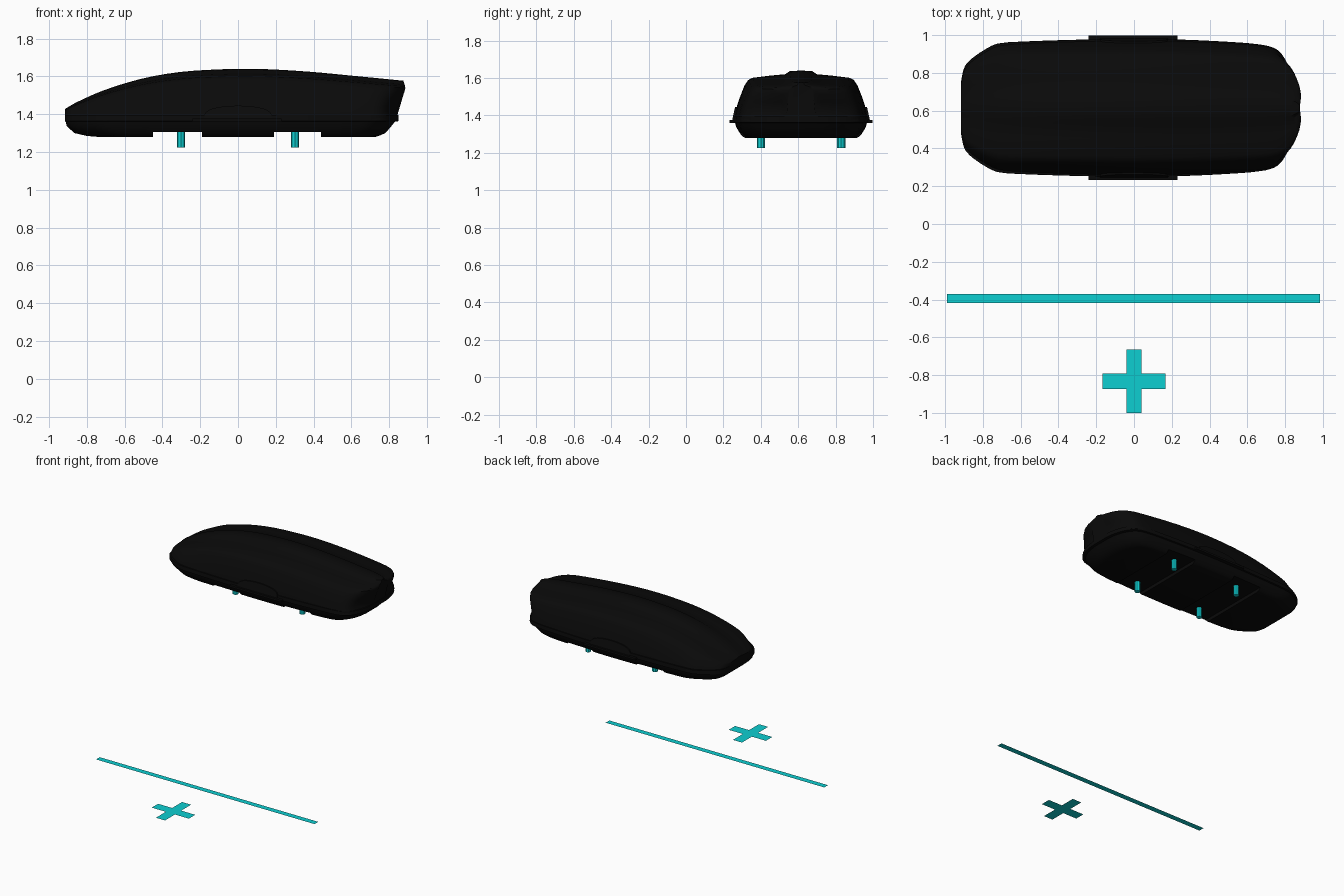
import bpy, bmesh, math

if "Cube" in bpy.data.objects:
    bpy.data.objects.remove(bpy.data.objects["Cube"])

CY = 0.615  # centre line of the box in y


def material(name, rgb):
    m = bpy.data.materials.new(name)
    m.diffuse_color = (*rgb, 1)
    m.use_nodes = True
    m.node_tree.nodes["Principled BSDF"].inputs["Base Color"].default_value = m.diffuse_color
    return m


BLACK = material("black plastic", (0.003, 0.003, 0.003))
CYAN = material("cyan", (0.004, 0.62, 0.64))


def make(name, bm, mat, smooth=None):
    if mat:
        bmesh.ops.recalc_face_normals(bm, faces=bm.faces)
    me = bpy.data.meshes.new(name)
    bm.to_mesh(me)
    bm.free()
    ob = bpy.data.objects.new(name, me)
    bpy.context.collection.objects.link(ob)
    me.materials.append(mat)
    if smooth:
        bpy.ops.object.select_all(action='DESELECT')
        ob.select_set(True)
        bpy.context.view_layer.objects.active = ob
        bpy.ops.object.shade_smooth_by_angle(angle=math.radians(smooth))
    return ob


def curve(pts, x):
    """Smooth interpolation through (x, value) points."""
    if x <= pts[0][0]:
        return pts[0][1]
    for i in range(len(pts) - 1):
        (x0, y0), (x1, y1) = pts[i], pts[i + 1]
        if x <= x1:
            def slope(k):
                a, b = pts[max(k - 1, 0)], pts[min(k + 1, len(pts) - 1)]
                return (b[1] - a[1]) / (b[0] - a[0])
            h = x1 - x0
            t = (x - x0) / h
            return ((2*t**3 - 3*t*t + 1) * y0 + (t**3 - 2*t*t + t) * h * slope(i)
                    + (3*t*t - 2*t**3) * y1 + (t**3 - t*t) * h * slope(i + 1))
    return pts[-1][1]


def loft(rings):
    bm = bmesh.new()
    vs = [[bm.verts.new(p) for p in r] for r in rings]
    n = len(vs[0])
    for a, b in zip(vs, vs[1:]):
        for i in range(n):
            j = (i + 1) % n
            bm.faces.new((a[i], a[j], b[j], b[i]))
    bm.faces.new(vs[0])
    bm.faces.new(vs[-1])
    return bm


def box(bm, x0, x1, y0, y1, z0, z1):
    r = bmesh.ops.create_cube(bm, size=1)
    for v in r['verts']:
        v.co = ((x0 + x1) / 2 + v.co.x * (x1 - x0),
                (y0 + y1) / 2 + v.co.y * (y1 - y0),
                (z0 + z1) / 2 + v.co.z * (z1 - z0))


# plan half width and roof height along the length
WIDTH = [(-.915, .14), (-.905, .19), (-.89, .225), (-.85, .263), (-.78, .308),
         (-.72, .335), (-.6, .345), (-.3, .355), (0, .36), (.3, .355), (.6, .34),
         (.7, .33), (.76, .317), (.81, .285), (.85, .225), (.875, .15), (.885, .08)]
ROOF = [(-.915, 1.428), (-.85, 1.465), (-.7, 1.53), (-.5, 1.59), (-.3, 1.624),
        (-.1, 1.637), (.05, 1.64), (.2, 1.636), (.4, 1.623), (.6, 1.604), (.885, 1.577)]
REAR = [(1.38, -.037), (1.42, -.05), (1.48, -.025), (1.53, 0), (1.577, -.01)]
stations = []
for (a, _), (b, _) in zip(WIDTH, WIDTH[1:]):
    steps = 4 if b - a > .15 else 2
    stations += [a + (b - a) * k / steps for k in range(steps)]
stations.append(.885)

# lid: cross-sections lofted along x, with a central ridge
HALF = [(1, 0), (.985, .11), (.95, .3), (.905, .48), (.84, .70), (.785, .81), (.72, .855),
        (.45, .9), (.235, .925), (.17, .985), (0, 1)]
Z0 = 1.37
section = HALF + [(-w, h) for w, h in HALF[-2::-1]]
rings = []
for u in stations:
    w, top = curve(WIDTH, u), curve(ROOF, u)
    ring = []
    for f, h in section:
        z = Z0 + (top - Z0) * h
        t = min(max((u - .55) / .3, 0), 1)
        ring.append((u + t * t * curve(REAR, z), CY + f * w, z))
    rings.append(ring)
make("lid", loft(rings), BLACK, 32)

# tray: plan outlines stacked upward, ending in the rim
levels = [(1.278, -.72, .72, .82), (1.285, -.80, .745, .86), (1.30, -.865, .78, .90),
          (1.335, -.905, .81, .96), (1.36, -.912, .83, .98), (1.363, -.915, .85, 1.015),
          (1.395, -.915, .85, 1.01)]
rings = []
for z, xa, xb, s in levels:
    side = [(xa + (u + .915) / 1.8 * (xb - xa), s * curve(WIDTH, u)) for u in stations]
    rings.append([(x, CY + w, z) for x, w in side] + [(x, CY - w, z) for x, w in side[::-1]])
tray = make("tray", loft(rings), BLACK, 32)

# two channels across the underside
bm = bmesh.new()
box(bm, -.45, -.19, 0, 1.2, 1.2, 1.305)
box(bm, .19, .44, 0, 1.2, 1.2, 1.305)
cutter = make("channel_cutter", bm, BLACK)
cutter.hide_render = True
mod = tray.modifiers.new("channels", 'BOOLEAN')
mod.operation, mod.solver, mod.object = 'DIFFERENCE', 'EXACT', cutter
bpy.context.view_layer.objects.active = tray
bpy.ops.object.modifier_apply(modifier=mod.name)
bpy.data.objects.remove(cutter)

# side latches: a long ledge and an arched grip on each side
for s, label in ((-1, "front"), (1, "back")):
    bm = bmesh.new()
    inner, outer = sorted((CY + s * .34, CY + s * .383))
    box(bm, -.24, .23, inner, outer, 1.36, 1.376)
    make(label + "_latch_ledge", bm, BLACK)
    arch = [(.18 * math.cos(math.pi * k / 16), 1.375 + .07 * math.sin(math.pi * k / 16) ** .6)
            for k in range(17)]
    rings = [[(x, CY + s * (d - .22 * (z - 1.375)), z) for x, z in arch] for d in (.33, .368)]
    make(label + "_latch_grip", loft(rings), BLACK, 32)

# four mounting pegs
for x in (-.302, .302):
    for y in (.40, .83):
        bm = bmesh.new()
        bmesh.ops.create_cone(bm, cap_ends=True, segments=8, radius1=.0215, radius2=.0215, depth=.1)
        bmesh.ops.translate(bm, verts=bm.verts, vec=(x, y, 1.275))
        make("mounting_peg", bm, CYAN, 30)

# flat floor markers
def flat(name, pts):
    bm = bmesh.new()
    f = bm.faces.new([bm.verts.new((x, y, 0)) for x, y in pts])
    f.normal_update()
    ob = make(name, bm, CYAN)
    if ob.data.polygons[0].normal.z < 0:
        ob.data.flip_normals()


flat("floor_strip", [(-.99, -.418), (.985, -.418), (.985, -.37), (-.99, -.37)])
A, L, PY = .041, .168, -.832
arm = [(A, -L), (A, -A), (L, -A)]
cross = []
for k in range(4):
    c, s = (1, 0, -1, 0)[k], (0, 1, 0, -1)[k]
    cross += [(c * x - s * y, PY + s * x + c * y) for x, y in arm]
flat("floor_cross", cross)
